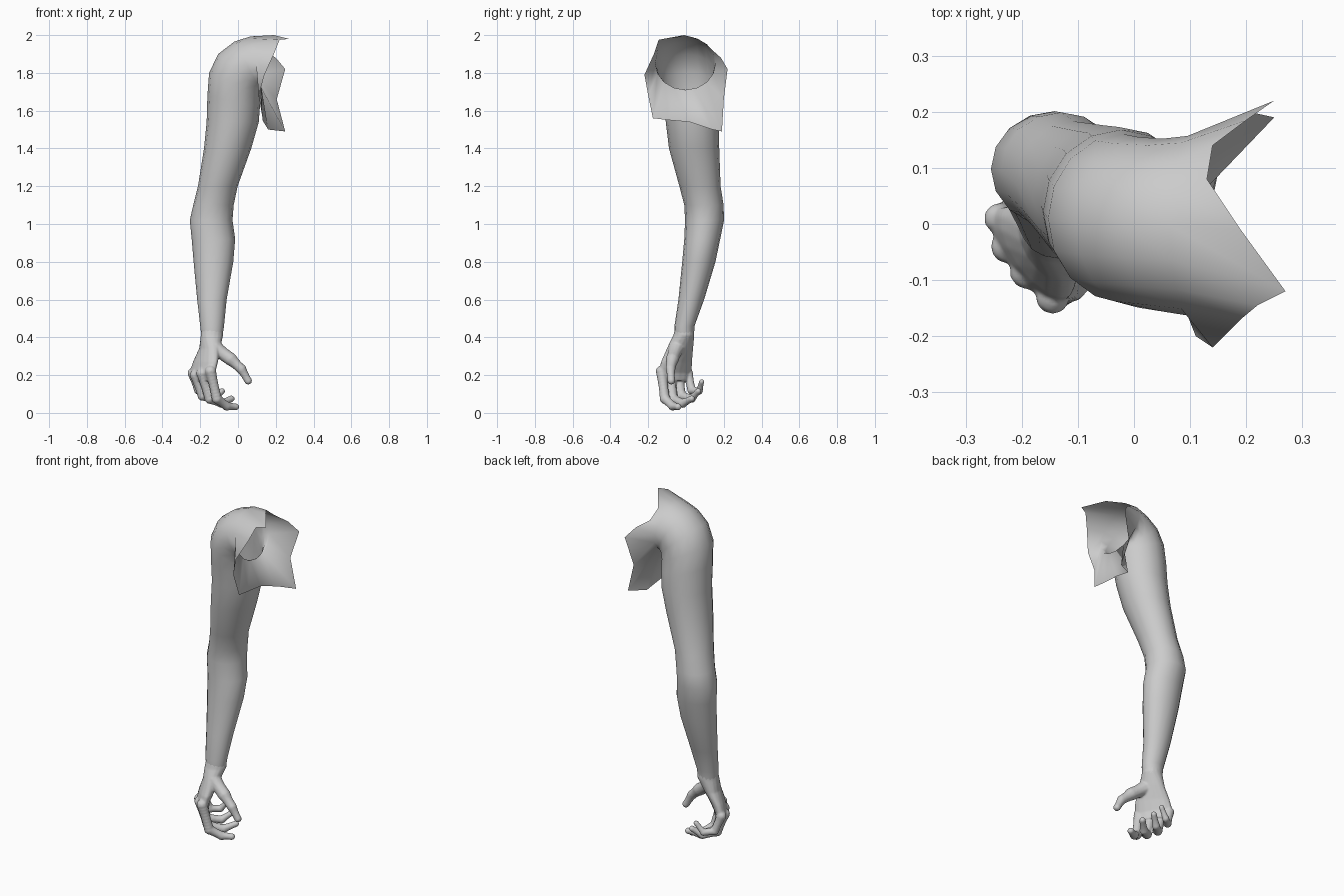
import bpy, bmesh, math
from mathutils import Vector, Matrix

SIDES = 16


def ellipse(center, a, b):
    """Ring through vectors a (outer side) and b (back side)."""
    c, a, b = Vector(center), Vector(a), Vector(b)
    return [c + a * math.cos(t) + b * math.sin(t)
            for t in (2 * math.pi * k / SIDES for k in range(SIDES))]


def flat_ring(z, cx, cy, ra, rb, deg):
    """Level ring, turned about z by deg."""
    r = Matrix.Rotation(math.radians(deg), 3, 'Z')
    return ellipse((cx, cy, z), r @ Vector((-ra, 0, 0)), r @ Vector((0, rb, 0)))


def tilted_ring(ox, oz, ix, iz, cy, rb):
    """Ring between an outer point and an armpit point."""
    o, i = Vector((ox, cy, oz)), Vector((ix, cy, iz))
    return ellipse((o + i) / 2, (o - i) / 2, (0, rb, 0))


def loft(bm, rings, capped=False):
    vs = [[bm.verts.new(p) for p in ring] for ring in rings]
    for lo, hi in zip(vs, vs[1:]):
        for j in range(SIDES):
            k = (j + 1) % SIDES
            bm.faces.new((lo[k], lo[j], hi[j], hi[k]))
    if capped:
        bm.faces.new(vs[0])
        bm.faces.new(vs[-1][::-1])


def finish(bm, name):
    mesh = bpy.data.meshes.new(name)
    bm.to_mesh(mesh)
    bm.free()
    for p in mesh.polygons:
        p.use_smooth = True
    obj = bpy.data.objects.new(name, mesh)
    bpy.context.collection.objects.link(obj)
    return obj


# Arm: wrist to upper arm (z, cx, cy, half x, half y, turn)
arm_rings = [flat_ring(*r) for r in [
    (.40, -.138, -.01, .055, .052, 0),
    (.46, -.137, -.008, .063, .053, 0),
    (.60, -.138, .028, .078, .068, 0),
    (.80, -.130, .068, .105, .088, 0),
    (.92, -.130, .086, .115, .095, 0),
    (1.02, -.142, .098, .113, .103, 0),
    (1.10, -.130, .095, .107, .104, 0),
    (1.20, -.107, .074, .105, .109, 0),
    (1.40, -.055, .043, .125, .133, 0),
    (1.54, -.028, .033, .138, .140, 0)]]

# Shoulder cap: rings fanning around the armpit
arm_rings += [tilted_ring(*r) for r in [
    (-.162, 1.68, .116, 1.62, .022, .146),
    (-.153, 1.80, .118, 1.68, .01, .150),
    (-.105, 1.90, .120, 1.70, .003, .152),
    (-.020, 1.965, .122, 1.71, -.002, .154),
    (.065, 1.993, .126, 1.71, -.003, .160)]]

# Torn edge of the torso patch: top, back flap, below armpit, chest flap
arm_rings.append([Vector(p) for p in [
    (.19, -.01, 2.0), (.13, .08, 1.97), (.14, .14, 1.92), (.20, .185, 1.88),
    (.25, .22, 1.82), (.205, .20, 1.66), (.25, .19, 1.49), (.16, .14, 1.50),
    (.135, .02, 1.54), (.13, -.09, 1.55), (.13, -.175, 1.56), (.11, -.20, 1.68),
    (.14, -.22, 1.79), (.19, -.17, 1.90), (.22, -.145, 1.975), (.27, -.12, 1.98)]])
bm = bmesh.new()
loft(bm, arm_rings)
finish(bm, "arm_and_shoulder")

# Palm
bm = bmesh.new()
loft(bm, [flat_ring(*r) for r in [
    (.17, -.185, -.055, .028, .092, 36),
    (.21, -.190, -.058, .036, .106, 36),
    (.27, -.172, -.050, .042, .098, 36),
    (.34, -.150, -.032, .048, .076, 30),
    (.41, -.138, -.012, .060, .056, 12),
    (.47, -.137, -.005, .054, .046, 0)]], capped=True)

# Fingers and thumb: joints as (x, y, z, radius)
digits = [
    [(-.145, -.130, .22, .031), (-.112, -.112, .075, .028),
     (-.060, -.070, .036, .025), (-.012, -.042, .032, .019)],
    [(-.190, -.085, .21, .032), (-.150, -.070, .075, .028),
     (-.085, -.018, .050, .025), (-.035, .030, .075, .018)],
    [(-.225, -.040, .20, .031), (-.188, -.025, .090, .027),
     (-.130, .030, .075, .023), (-.085, .065, .115, .017)],
    [(-.240, .010, .21, .028), (-.210, .030, .120, .024),
     (-.165, .070, .115, .020), (-.125, .083, .165, .015)],
    [(-.125, -.050, .345, .045), (-.040, -.072, .285, .036),
     (.018, -.082, .232, .027), (.054, -.078, .170, .021)]]
STEPS = 8
for joints in digits:
    for p, q in zip(joints, joints[1:]):
        for s in range(STEPS + 1):
            t = s / STEPS
            v = Vector(p).lerp(Vector(q), t)
            # slimmer between the joints
            r = v[3] * (1 - .10 * math.sin(math.pi * t))
            bmesh.ops.create_icosphere(bm, subdivisions=2, radius=r,
                                       matrix=Matrix.Translation(v.to_3d()))
hand = finish(bm, "hand")

# Fuse palm and fingers into one smooth skin
m = hand.modifiers.new("fuse", 'REMESH')
m.mode = 'VOXEL'
m.voxel_size = .005
m.use_smooth_shade = True
m = hand.modifiers.new("soften", 'SMOOTH')
m.factor = .5
m.iterations = 5
